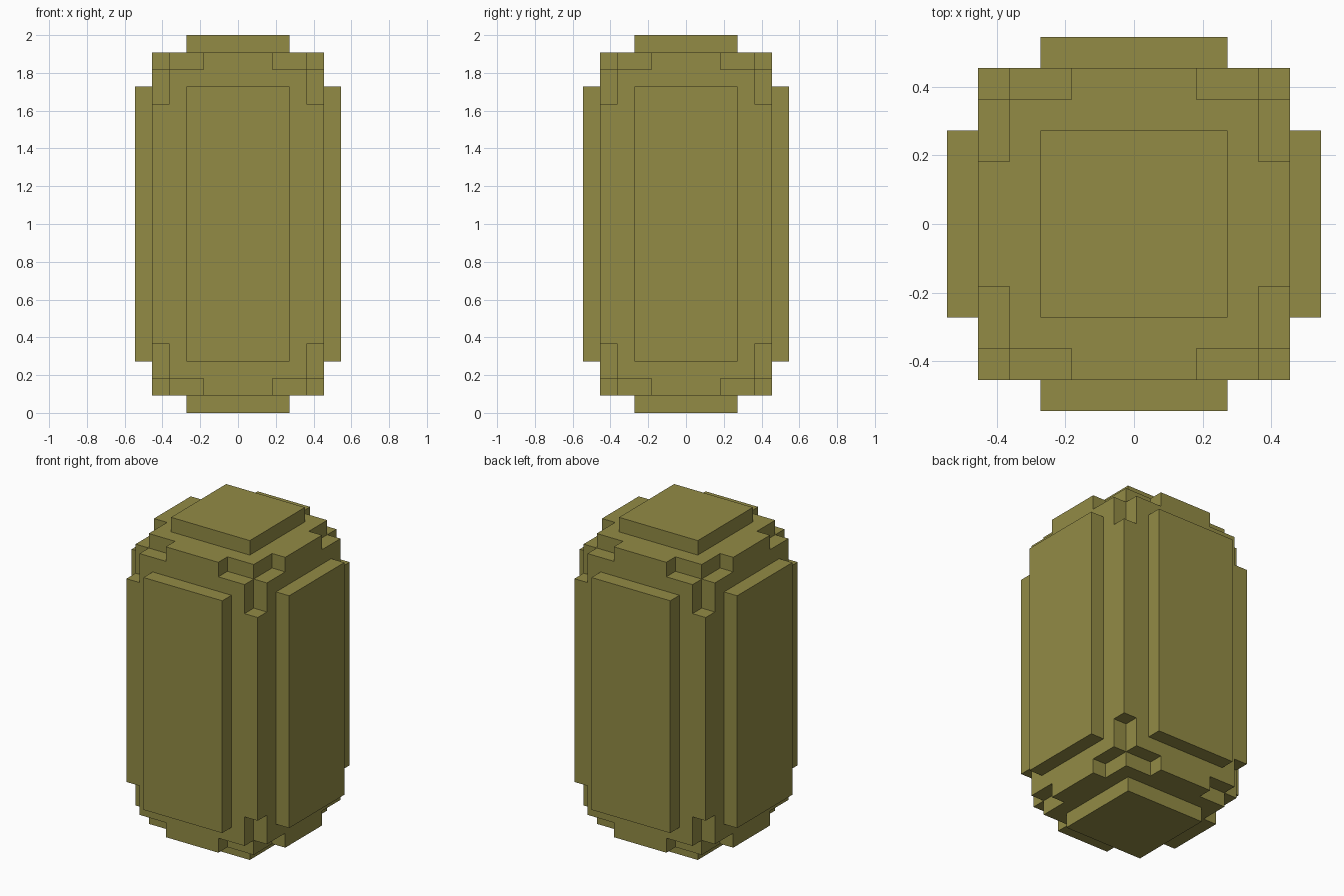
import bpy
import bmesh
from itertools import product
from mathutils import Vector

UNIT = 2 / 22          # one block of the stepped form
MID = 11               # blocks from the ground to the centre

cube = bpy.data.objects.get("Cube")
if cube:
    bpy.data.objects.remove(cube, do_unlink=True)

olive = bpy.data.materials.new("olive")
olive.use_nodes = True
olive.diffuse_color = (0.29, 0.26, 0.06, 1)
olive.node_tree.nodes["Principled BSDF"].inputs["Base Color"].default_value = olive.diffuse_color


def finish(bm, name):
    """Turn block coordinates around the centre into a placed object."""
    bmesh.ops.recalc_face_normals(bm, faces=bm.faces)
    for v in bm.verts:
        v.co = (v.co + Vector((0, 0, MID))) * UNIT
    mesh = bpy.data.meshes.new(name)
    bm.to_mesh(mesh)
    bm.free()
    mesh.materials.append(olive)
    obj = bpy.data.objects.new(name, mesh)
    bpy.context.collection.objects.link(obj)


def plate(name, low, high):
    bm = bmesh.new()
    bmesh.ops.create_cube(bm, size=1)
    for v in bm.verts:
        v.co = [l if c < 0 else h for c, l, h in zip(v.co, low, high)]
    finish(bm, name)


# Core body: a tall block with a three-armed notch at each of its corners
HALF = (5, 5, 10)
cuts = [[-h, 1 - h, 3 - h, h - 3, h - 1, h] for h in HALF]


def solid(cell):
    if any(c < 0 or c > 4 for c in cell):
        return False
    outer = sum(c in (0, 4) for c in cell)
    return not (outer == 3 or (outer == 2 and 2 not in cell))


bm = bmesh.new()
for cell in product(range(5), repeat=3):
    if not solid(cell):
        continue
    for axis, side in product(range(3), (0, 1)):
        beyond = list(cell)
        beyond[axis] += 2 * side - 1
        if solid(beyond):
            continue
        u, w = (axis + 1) % 3, (axis + 2) % 3
        corners = []
        for du, dw in ((0, 0), (1, 0), (1, 1), (0, 1)):
            i = list(cell)
            i[axis] += side
            i[u] += du
            i[w] += dw
            corners.append(bm.verts.new([cuts[k][i[k]] for k in range(3)]))
        bm.faces.new(corners)
bmesh.ops.remove_doubles(bm, verts=bm.verts, dist=0.01)
bmesh.ops.recalc_face_normals(bm, faces=bm.faces)
bmesh.ops.dissolve_limit(bm, angle_limit=0.01, verts=bm.verts, edges=bm.edges)
finish(bm, "core_body")

# Raised plates, seated one block into the core
plate("front_plate", (-3, -6, -8), (3, -4, 8))
plate("back_plate", (-3, 4, -8), (3, 6, 8))
plate("left_plate", (4, -3, -8), (6, 3, 8))
plate("right_plate", (-6, -3, -8), (-4, 3, 8))
plate("top_plate", (-3, -3, 9), (3, 3, 11))
plate("bottom_plate", (-3, -3, -11), (3, 3, -9))
